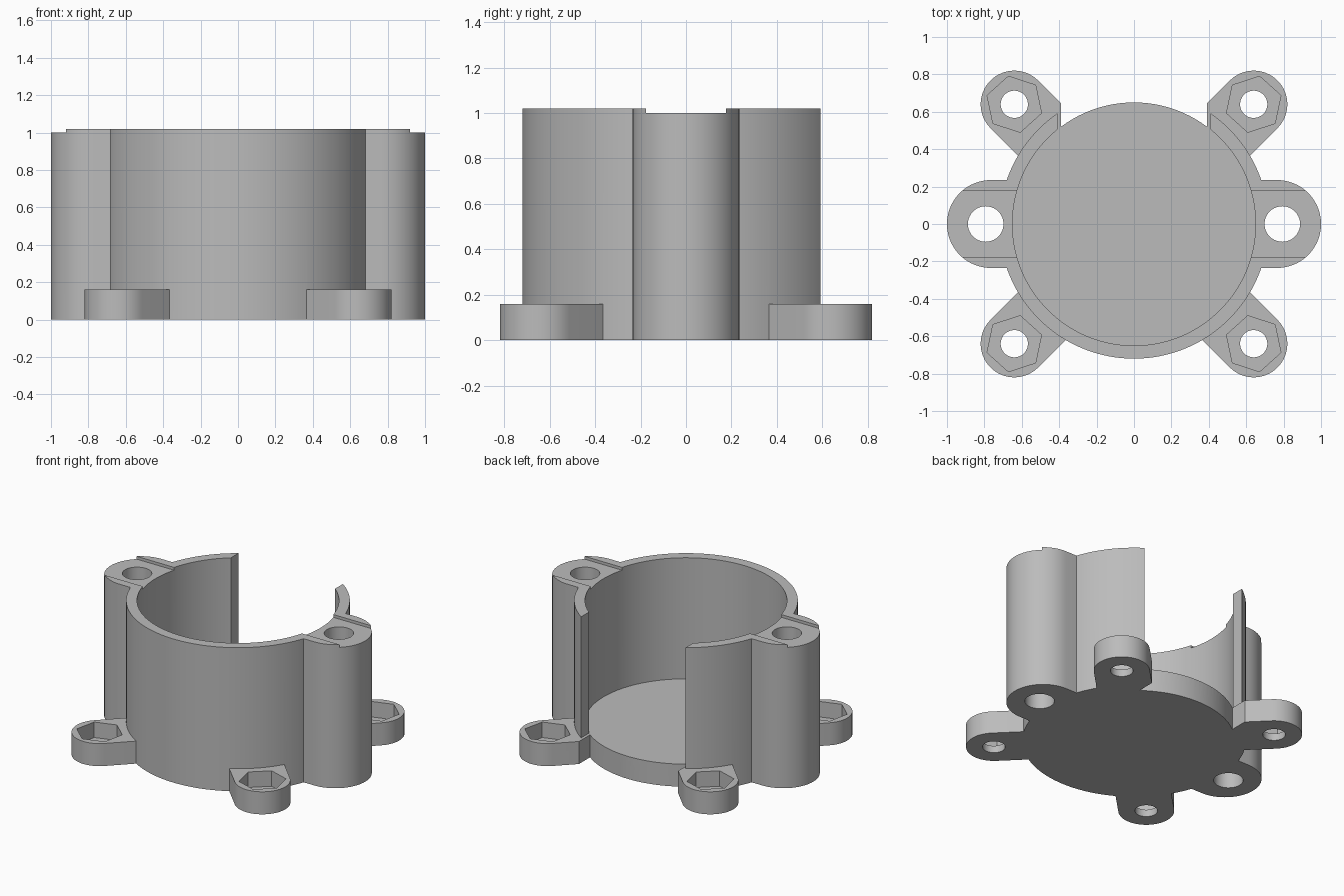
import bpy, bmesh, math
from mathutils import Vector

cube = bpy.data.objects.get("Cube")
if cube:
    bpy.data.objects.remove(cube, do_unlink=True)

HEIGHT = 1.02      # top of the wall
BASE = 0.16        # floor and foot thickness
OUTER, INNER = 0.72, 0.65
GAP = 0.39         # half width of the opening at the floor

grey = bpy.data.materials.new("plain grey")
grey.use_nodes = True
colour = (0.5, 0.5, 0.5, 1)
grey.diffuse_color = colour
grey.node_tree.nodes["Principled BSDF"].inputs["Base Color"].default_value = colour


def arc(cx, cy, r, start, end, steps):
    """Points along an arc, angles in degrees."""
    angles = [math.radians(start + (end - start) * i / steps) for i in range(steps + 1)]
    return [(cx + r * math.cos(a), cy + r * math.sin(a)) for a in angles]


def ring(cx, cy, r, sides, turn=0):
    return arc(cx, cy, r, turn, turn + 360, sides)[:-1]


def box(x0, x1, y0, y1):
    return [(x0, y0), (x1, y0), (x1, y1), (x0, y1)]


def prism(name, outline, z0, z1):
    """Extrude a flat outline between two heights."""
    bm = bmesh.new()
    face = bm.faces.new([bm.verts.new((x, y, z0)) for x, y in outline])
    top = bmesh.ops.extrude_face_region(bm, geom=[face])["geom"]
    verts = [g for g in top if isinstance(g, bmesh.types.BMVert)]
    bmesh.ops.translate(bm, verts=verts, vec=Vector((0, 0, z1 - z0)))
    bmesh.ops.recalc_face_normals(bm, faces=bm.faces)
    mesh = bpy.data.meshes.new(name)
    bm.to_mesh(mesh)
    bm.free()
    mesh.materials.append(grey)
    obj = bpy.data.objects.new(name, mesh)
    bpy.context.collection.objects.link(obj)
    return obj


def slot(angle, centre, r, inside):
    """Round-ended tab outline pointing along an angle."""
    a = math.radians(angle)
    pts = arc(centre, 0, r, -90, 90, 32) + [(inside, r), (inside, -r)]
    return [(x * math.cos(a) - y * math.sin(a), x * math.sin(a) + y * math.cos(a))
            for x, y in pts]


added, cut = [], []

# round housing with its bore
body = prism("housing", ring(0, 0, OUTER, 128), 0, HEIGHT)
cut.append(prism("bore", ring(0, 0, INNER, 128), BASE, 1.3))

# full height screw lugs on both sides
for side, angle in ((1, 0), (-1, 180)):
    added.append(prism("screw_lug", slot(angle, 0.765, 0.235, 0.4), 0, HEIGHT))
    cut.append(prism("lug_hole", ring(side * 0.793, 0, 0.095, 40), -0.1, 1.3))

# four mounting feet with hexagonal nut pockets
for sx in (1, -1):
    for sy in (1, -1):
        angle = math.degrees(math.atan2(sy, sx))
        added.append(prism("mounting_foot", slot(angle, 0.905, 0.18, 0.4), 0, BASE))
        x, y = sx * 0.64, sy * 0.64
        cut.append(prism("foot_hole", ring(x, y, 0.073, 32), -0.1, 0.3))
        cut.append(prism("nut_pocket", ring(x, y, 0.153, 6, 18 * sx * sy), 0.05, 0.3))

# rear opening: rounded floor edge below, straight wall ends above
edge = math.degrees(math.acos(GAP / INNER))
lower = arc(0, 0, INNER, edge, 180 - edge, 24) + [(-GAP, 1), (GAP, 1)]
cut.append(prism("floor_gap", lower, -0.1, 1.3))
cut.append(prism("wall_gap", box(-0.41, 0.41, 0.3, 1), BASE, 1.3))

# shallow groove across the top
cut.append(prism("top_groove", box(-1.2, 1.2, -0.176, 0.176), 1.0, 1.3))

for tools, operation in ((added, 'UNION'), (cut, 'DIFFERENCE')):
    for tool in tools:
        tool.hide_render = True
        mod = body.modifiers.new(tool.name, 'BOOLEAN')
        mod.operation = operation
        mod.solver = 'EXACT'
        mod.object = tool

# bake the booleans and remove the helpers
bpy.context.view_layer.update()
depsgraph = bpy.context.evaluated_depsgraph_get()
mesh = bpy.data.meshes.new_from_object(body.evaluated_get(depsgraph))
body.modifiers.clear()
body.data = mesh
mesh.materials.clear()
mesh.materials.append(grey)
for tool in added + cut:
    bpy.data.objects.remove(tool, do_unlink=True)

bpy.ops.object.select_all(action='DESELECT')
body.select_set(True)
bpy.context.view_layer.objects.active = body
bpy.ops.object.shade_smooth_by_angle(angle=math.radians(25))
